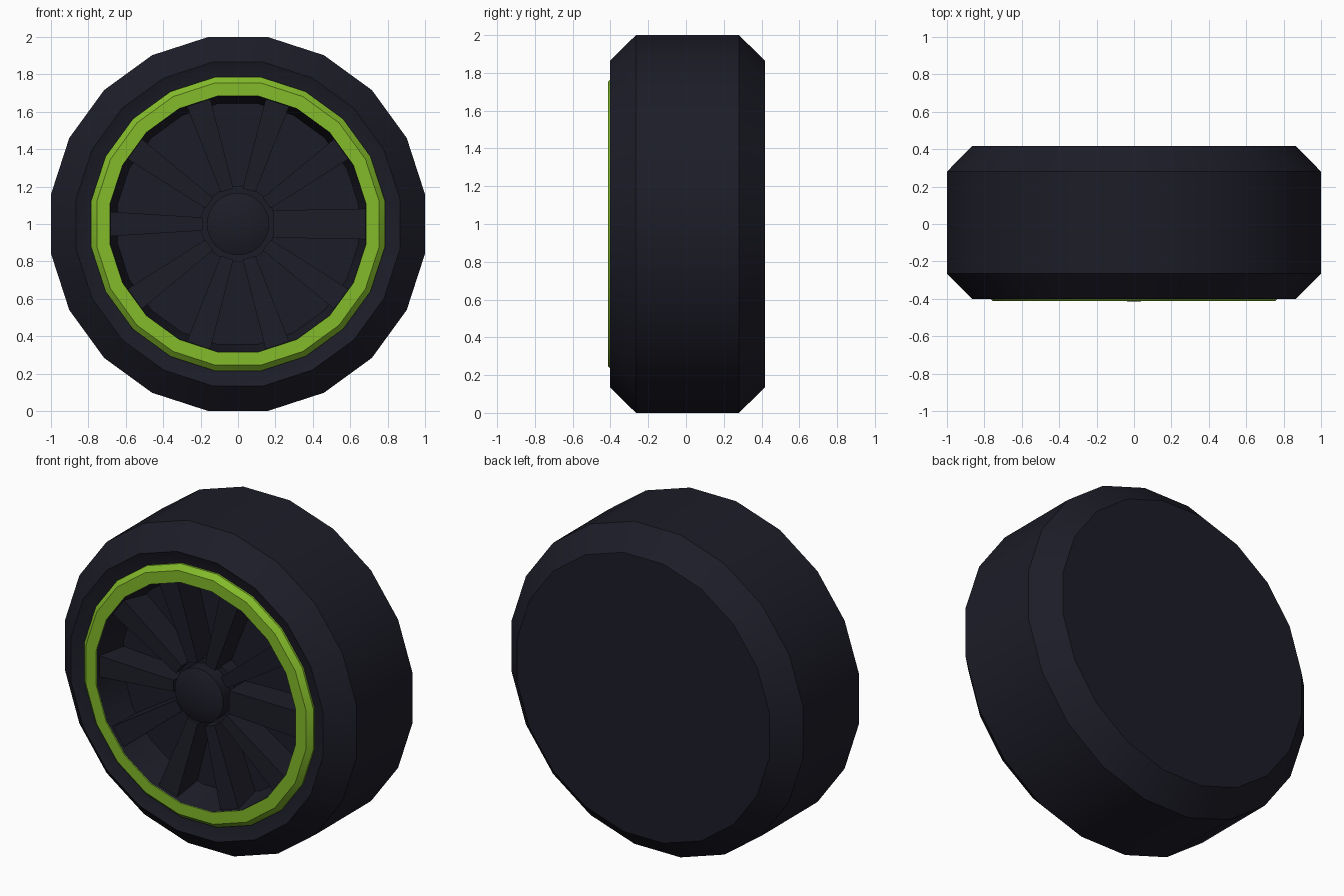
import bpy, bmesh, math
from mathutils import Matrix, Vector

if "Cube" in bpy.data.objects:
    bpy.data.objects.remove(bpy.data.objects["Cube"])

SIDES = 20
FLAT = 1 / math.cos(math.pi / SIDES)  # profile radii are measured to the flats


def material(name, rgb):
    m = bpy.data.materials.new(name)
    m.diffuse_color = (*rgb, 1)
    m.use_nodes = True
    m.node_tree.nodes["Principled BSDF"].inputs["Base Color"].default_value = m.diffuse_color
    return m


DARK = material("dark rubber", (0.012, 0.012, 0.0215))
GREEN = material("lime green", (0.228, 0.495, 0.023))


def finish(name, bm, mat):
    bmesh.ops.recalc_face_normals(bm, faces=bm.faces)
    me = bpy.data.meshes.new(name)
    bm.to_mesh(me)
    bm.free()
    me.materials.append(mat)
    ob = bpy.data.objects.new(name, me)
    bpy.context.collection.objects.link(ob)
    ob.location.z = 1
    bpy.ops.object.select_all(action='DESELECT')
    ob.select_set(True)
    bpy.context.view_layer.objects.active = ob
    bpy.ops.object.shade_smooth_by_angle(angle=math.radians(30))
    return ob


def lathe(name, profile, mat, closed=False):
    """Revolve (radius, y) points about the axle; open profiles get flat caps."""
    bm = bmesh.new()
    rings = []
    for r, y in profile:
        ring = []
        for i in range(SIDES):
            a = 2 * math.pi * (i + 0.5) / SIDES
            ring.append(bm.verts.new((r * FLAT * math.cos(a), y, r * FLAT * math.sin(a))))
        rings.append(ring)
    pairs = list(zip(rings, rings[1:]))
    if closed:
        pairs.append((rings[-1], rings[0]))
    else:
        bm.faces.new(rings[0])
        bm.faces.new(rings[-1])
    for a, b in pairs:
        for i in range(SIDES):
            j = (i + 1) % SIDES
            bm.faces.new((a[i], a[j], b[j], b[i]))
    return finish(name, bm, mat)


# Tyre with chamfered shoulders, dished front sidewall and wheel well
lathe("tyre", [(0.865, 0.418), (1.0, 0.28), (1.0, -0.265), (0.865, -0.402),
               (0.785, -0.37), (0.70, -0.37), (0.686, -0.406), (0.645, -0.2)], DARK)

# Green rim ring
lathe("rim_ring", [(0.785, -0.36), (0.785, -0.382), (0.755, -0.412),
                   (0.684, -0.412), (0.684, -0.406), (0.72, -0.36)], GREEN, closed=True)

# Hub and its domed cap
lathe("hub_base", [(0.2, -0.19), (0.2, -0.3)], DARK)
lathe("hub_cap", [(0.165, -0.19), (0.165, -0.382), (0.13, -0.397),
                  (0.08, -0.408), (0.03, -0.414)], DARK)

# Ten tapered spokes; the one on the right is wider
bm = bmesh.new()
for k in range(10):
    rot = Matrix.Rotation(k * math.pi / 5, 4, 'Y')
    w_in, w_out = (0.073, 0.082) if k == 0 else (0.035, 0.066)
    ends = []
    for r, w, front in ((0.19, w_in, -0.36), (0.685, w_out, -0.385)):
        ends.append([bm.verts.new(rot @ Vector(p)) for p in
                     ((r, -0.19, -w), (r, -0.19, w), (r, front, w), (r, front, -w))])
    a, b = ends
    bm.faces.new(a)
    bm.faces.new(b)
    for i in range(4):
        j = (i + 1) % 4
        bm.faces.new((a[i], a[j], b[j], b[i]))
finish("spokes", bm, DARK)
